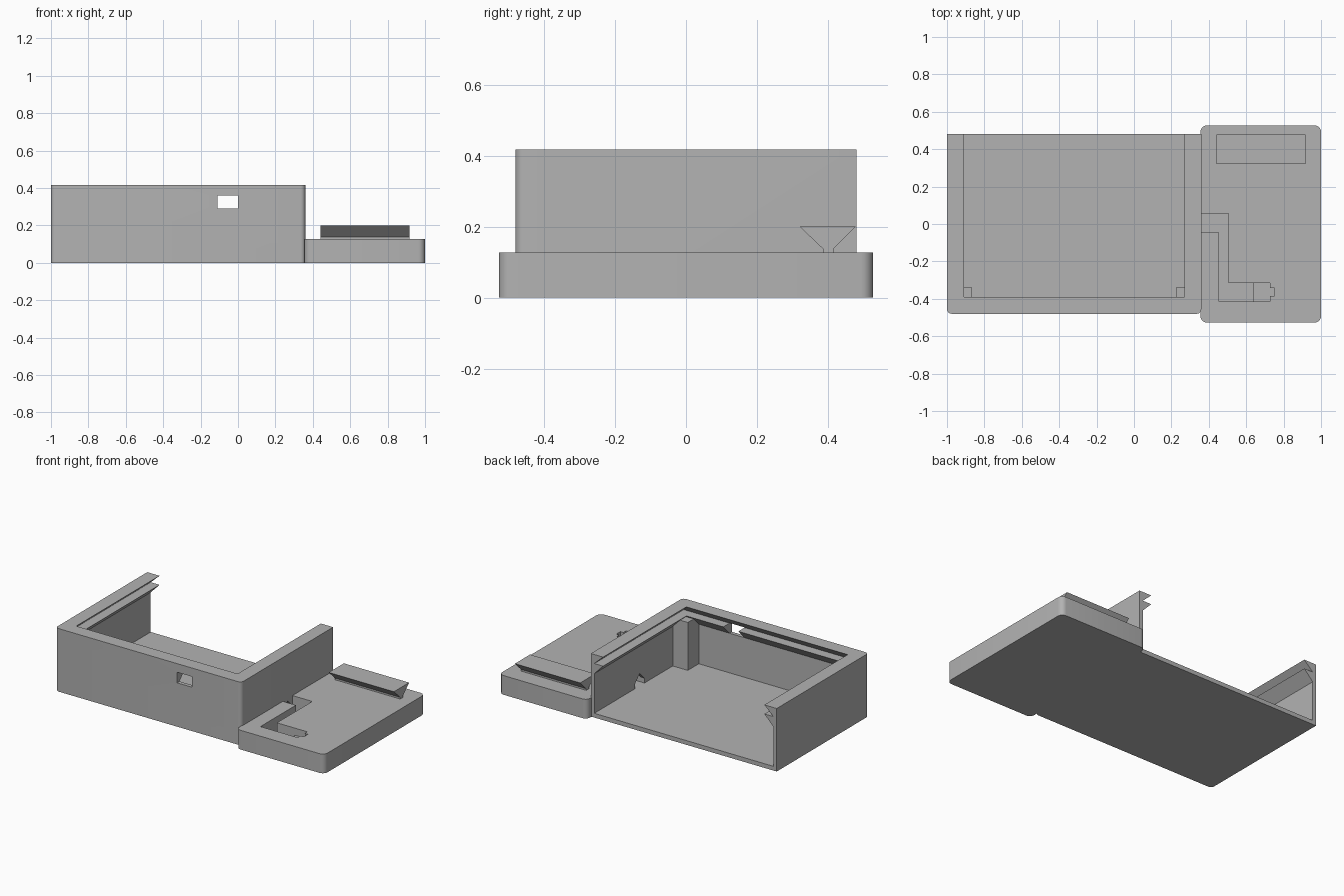
import bpy
import bmesh
import math

cube = bpy.data.objects.get("Cube")
if cube:
    bpy.data.objects.remove(cube, do_unlink=True)

grey = bpy.data.materials.new("plain grey")
grey.use_nodes = True
grey.diffuse_color = (0.45, 0.45, 0.45, 1)
grey.node_tree.nodes["Principled BSDF"].inputs["Base Color"].default_value = (0.45, 0.45, 0.45, 1)


def finish(name, bm):
    bmesh.ops.recalc_face_normals(bm, faces=bm.faces)
    mesh = bpy.data.meshes.new(name)
    bm.to_mesh(mesh)
    bm.free()
    mesh.materials.append(grey)
    ob = bpy.data.objects.new(name, mesh)
    bpy.context.collection.objects.link(ob)
    return ob


def round_edges(bm, test, radius):
    """Round the upright edges whose position passes the test."""
    edges = [e for e in bm.edges
             if abs(e.verts[0].co.z - e.verts[1].co.z) > 0.02
             and all(test(v.co) for v in e.verts)]
    bmesh.ops.bevel(bm, geom=edges, offset=radius, segments=6,
                    profile=0.5, affect='EDGES')


def prism(name, outline, low, high, axis="z", radius=0):
    """Extrude a flat outline along z, or a (y, z) outline along x."""
    bm = bmesh.new()
    place = (lambda p, h: (p[0], p[1], h)) if axis == "z" else (lambda p, h: (h, p[0], p[1]))
    rings = [[bm.verts.new(place(p, h)) for p in outline] for h in (low, high)]
    bm.faces.new(rings[0])
    bm.faces.new(rings[1])
    n = len(outline)
    for i in range(n):
        j = (i + 1) % n
        bm.faces.new((rings[0][i], rings[0][j], rings[1][j], rings[1][i]))
    if radius:
        round_edges(bm, lambda c: True, radius)
    return finish(name, bm)


def rect(x0, x1, y0, y1):
    return [(x0, y0), (x1, y0), (x1, y1), (x0, y1)]


def cut(ob, *cutters):
    for cutter in cutters:
        cutter.hide_render = True
        mod = ob.modifiers.new("cut", 'BOOLEAN')
        mod.operation = 'DIFFERENCE'
        mod.solver = 'EXACT'
        mod.object = cutter
        bpy.context.view_layer.objects.active = ob
        bpy.ops.object.modifier_apply(modifier=mod.name)
        bpy.data.objects.remove(cutter, do_unlink=True)


def smooth(ob):
    bpy.ops.object.select_all(action='DESELECT')
    ob.select_set(True)
    bpy.context.view_layer.objects.active = ob
    bpy.ops.object.shade_smooth_by_angle(angle=math.radians(30))


LEFT, RIGHT, DEPTH, HEIGHT = -1.0, 0.36, 0.48, 0.417
WALL, LIP, FLOOR, PAD = 0.025, 0.09, 0.028, 0.127

# Three walls: a saw-toothed rail section swept round a U
section = [(0, 0), (0, HEIGHT), (LIP, HEIGHT), (WALL, 0.357),
           (LIP, 0.357), (WALL, 0.29), (WALL, 0)]
bm = bmesh.new()
rings = [[bm.verts.new((x + s * d, y, z)) if y > 0 else bm.verts.new((x + s * d, y + d, z))
          for d, z in section]
         for x, y, s in ((LEFT, DEPTH, 1), (LEFT, -DEPTH, 1),
                         (RIGHT, -DEPTH, -1), (RIGHT, DEPTH, -1))]
for a, b in zip(rings, rings[1:]):
    for i in range(len(section)):
        j = (i + 1) % len(section)
        bm.faces.new((a[i], a[j], b[j], b[i]))
bm.faces.new(rings[0])
bm.faces.new(rings[-1])
round_edges(bm, lambda c: c.y < -DEPTH + 0.001 and (c.x < LEFT + 0.001 or c.x > RIGHT - 0.001), 0.025)
walls = finish("tray_walls", bm)

# Port in the front wall and cable tunnel in the side wall
port = prism("port_cutter", rect(-0.11, 0, -0.6, -0.35), 0.29, 0.36)
tunnel = prism("tunnel_cutter", [(-0.045, FLOOR), (0.055, FLOOR), (0.055, 0.06),
                                 (0.005, 0.11), (-0.045, 0.06)], 0.3, 0.4, "x")
cut(walls, port, tunnel)
smooth(walls)

# Floor between the walls
prism("tray_floor", rect(LEFT + WALL, RIGHT - WALL, WALL - DEPTH, DEPTH), 0, FLOOR)

# Corner posts
for name, x0, x1 in (("right_post", LEFT + WALL, -0.865), ("left_post", 0.225, RIGHT - WALL)):
    prism(name, rect(x0, x1, WALL - DEPTH, -0.34), FLOOR, 0.345)

# Side pad with its cable channel and connector pocket
pad = prism("side_pad", rect(0.355, 1, -0.527, 0.527), 0, PAD, radius=0.035)
channel = prism("channel_cutter", [(0.3, -0.045), (0.455, -0.045), (0.455, -0.415),
                                   (0.64, -0.415), (0.64, -0.315), (0.505, -0.315),
                                   (0.505, 0.055), (0.3, 0.055)], FLOOR, 0.2)
pocket = prism("pocket_cutter", [(0.63, -0.415), (0.728, -0.415), (0.728, -0.385),
                                 (0.75, -0.385), (0.75, -0.342), (0.728, -0.342),
                                 (0.728, -0.315), (0.63, -0.315)], 0.08, 0.2)
cut(pad, channel, pocket)
smooth(pad)

# Dovetail rail on the pad
prism("dovetail_rail", [(0.385, PAD), (0.415, PAD), (0.415, 0.138), (0.478, 0.2),
                        (0.32, 0.2), (0.385, 0.138)], 0.44, 0.917, "x")
